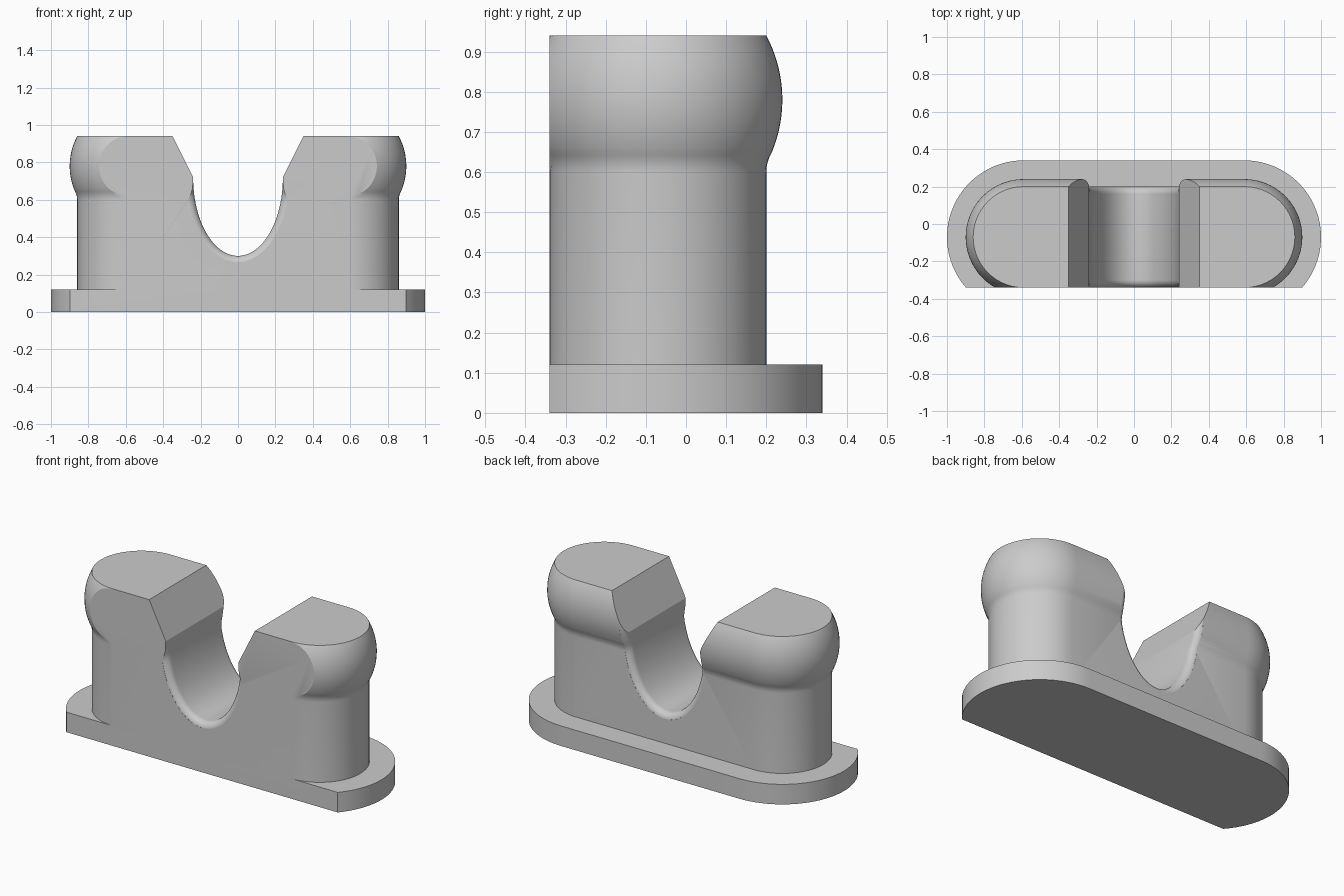
import bpy
import bmesh
from math import sin, cos, asin, pi, radians, sqrt

cube = bpy.data.objects.get("Cube")
if cube:
    bpy.data.objects.remove(cube, do_unlink=True)

FRONT, MID_Y, ARC_X = -0.34, -0.07, 0.59   # front plane and end-arc centres
WALL, FLANGE = 0.27, 0.41                  # half depths of body and flange
STEPS = 28


def half_depth(z):
    """Body half depth at a height: straight wall, soft blend, rounded head."""
    if z <= 0.60:
        return WALL
    if z < 0.65:
        end = half_depth(0.65) - WALL
        return WALL + end * ((z - 0.60) / 0.05) ** 2
    z = min(z, 0.94)
    return sqrt(0.34 ** 2 - (z - 0.78) ** 2) - 0.03


def new_object(name, bm):
    bmesh.ops.recalc_face_normals(bm, faces=bm.faces[:])
    mesh = bpy.data.meshes.new(name)
    bm.to_mesh(mesh)
    bm.free()
    obj = bpy.data.objects.new(name, mesh)
    bpy.context.scene.collection.objects.link(obj)
    return obj


def outline(bm, r, z):
    """Rounded slot outline, open along the flat front."""
    start = asin(max(-1, (FRONT - MID_Y) / r))
    arc = [start + (pi / 2 - start) * i / STEPS for i in range(STEPS + 1)]
    half = [(ARC_X + r * cos(a), MID_Y + r * sin(a)) for a in arc]
    pts = half + [(-x, y) for x, y in reversed(half)]
    return [bm.verts.new((x, y, z)) for x, y in pts]


def bridge(bm, a, b):
    for i in range(len(a) - 1):
        bm.faces.new((a[i], a[i + 1], b[i + 1], b[i]))


# Flange, wall and rounded head in one lofted solid
bm = bmesh.new()
levels = [(FLANGE, 0), (FLANGE, 0.12), (WALL, 0.12)]
levels += [(half_depth(0.60 + 0.01 * i), 0.60 + 0.01 * i) for i in range(35)]
rings = [outline(bm, r, z) for r, z in levels]
for low, high in zip(rings, rings[1:]):
    bridge(bm, low, high)
bm.faces.new(rings[0])
bm.faces.new(rings[-1])
bm.faces.new([r[0] for r in rings] + [r[-1] for r in reversed(rings)])
cradle = new_object("pipe_cradle", bm)

# Elliptical groove cutter whose rims are rounded along the body surface
A, B, CZ, RIM = 0.24, 0.42, 0.72, 0.04
right = []
for i in range(33):
    t = pi / 2 * i / 32
    x, z = A * sin(t), CZ - B * cos(t)
    nx, nz = sin(t) / A, -cos(t) / B
    n = sqrt(nx * nx + nz * nz)
    right.append((x, z, nx / n, nz / n))
right += [(A, CZ + 0.02 * i, 1, 0) for i in range(1, 20)]
profile = [(-x, z, -nx, nz) for x, z, nx, nz in reversed(right[1:])] + right

bm = bmesh.new()
angles = [radians(80 * i / 10) for i in range(11)]
slices = [(-1, None)] + [(-1, a) for a in reversed(angles)]
slices += [(1, a) for a in angles] + [(1, None)]
loops = []
for side, a in slices:
    loop = []
    for x, z, nx, nz in profile:
        off = RIM * (1 - cos(angles[-1] if a is None else a))
        depth = 0.6 if a is None else half_depth(z) - RIM * (1 - sin(a))
        loop.append(bm.verts.new((x + nx * off, MID_Y + side * depth, z + nz * off)))
    loops.append(loop)
for a, b in zip(loops, loops[1:]):
    bridge(bm, a, b)
bm.faces.new(loops[0])
bm.faces.new(loops[-1])
bm.faces.new([s[0] for s in loops] + [s[-1] for s in reversed(loops)])
bmesh.ops.triangulate(bm, faces=bm.faces[:])
groove = new_object("groove_cutter", bm)

# Flared mouth cutter
bm = bmesh.new()
mouth_pts = [(-0.20, 0.64), (0.20, 0.64), (0.45, 1.14), (-0.45, 1.14)]
face = bm.faces.new([bm.verts.new((x, -0.8, z)) for x, z in mouth_pts])
ext = bmesh.ops.extrude_face_region(bm, geom=[face])
moved = [v for v in ext["geom"] if isinstance(v, bmesh.types.BMVert)]
bmesh.ops.translate(bm, verts=moved, vec=(0, 1.6, 0))
mouth = new_object("mouth_cutter", bm)

# Cut the groove and mouth, then drop the cutters
bpy.ops.object.select_all(action='DESELECT')
bpy.context.view_layer.objects.active = cradle
cradle.select_set(True)
for cutter in (groove, mouth):
    cutter.hide_render = True
    mod = cradle.modifiers.new(cutter.name, 'BOOLEAN')
    mod.operation = 'DIFFERENCE'
    mod.solver = 'EXACT'
    mod.object = cutter
    bpy.ops.object.modifier_apply(modifier=mod.name)
    bpy.data.objects.remove(cutter, do_unlink=True)

# Grey finish
grey = bpy.data.materials.new("plain_grey")
grey.use_nodes = True
colour = (0.6, 0.6, 0.6, 1)
grey.diffuse_color = colour
grey.node_tree.nodes["Principled BSDF"].inputs["Base Color"].default_value = colour
cradle.data.materials.clear()
cradle.data.materials.append(grey)
bpy.ops.object.shade_smooth_by_angle(angle=radians(25))
